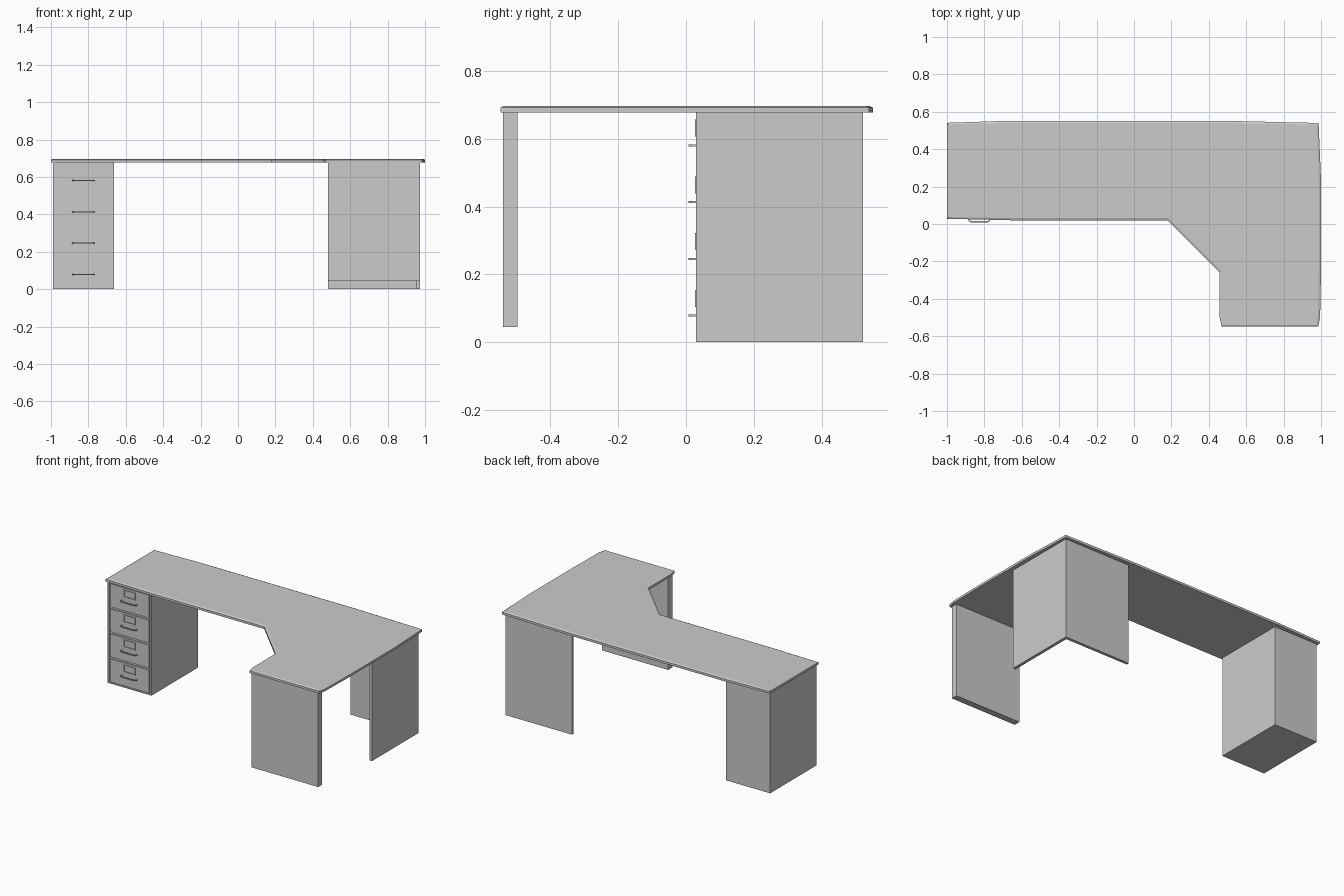
import bpy, bmesh, math

if "Cube" in bpy.data.objects:
    bpy.data.objects.remove(bpy.data.objects["Cube"])


def finish(bm, name):
    bmesh.ops.recalc_face_normals(bm, faces=bm.faces[:])
    me = bpy.data.meshes.new(name)
    bm.to_mesh(me)
    bm.free()
    ob = bpy.data.objects.new(name, me)
    bpy.context.collection.objects.link(ob)
    return ob


def box(name, x, y, z):
    bm = bmesh.new()
    bmesh.ops.create_cube(bm, size=1)
    for v in bm.verts:
        v.co = [lo + (c + 0.5) * (hi - lo) for c, (lo, hi) in zip(v.co, (x, y, z))]
    return finish(bm, name)


def prism(name, pts, z0, z1, bevel=None):
    """Extrude a plan outline upwards; optional (inset, rise) sloped rim."""
    bm = bmesh.new()
    base = bm.faces.new([bm.verts.new((x, y, z0)) for x, y in pts])
    geo = bmesh.ops.extrude_face_region(bm, geom=[base], use_keep_orig=True)["geom"]
    for v in geo:
        if isinstance(v, bmesh.types.BMVert):
            v.co.z = z1
    bmesh.ops.recalc_face_normals(bm, faces=bm.faces[:])
    if bevel:
        top = max(bm.faces, key=lambda f: f.calc_center_median().z)
        bmesh.ops.inset_region(bm, faces=[top], thickness=bevel[0], depth=0)
        for v in top.verts:
            v.co.z = z1 + bevel[1]
    return finish(bm, name)


# desk top: L-shaped, slightly bowed long edges, sloped rim
outline = [(-1.0, 0.028), (-0.66, 0.02), (0.18, 0.02), (0.458, -0.258),
           (0.458, -0.50), (0.468, -0.548), (0.985, -0.548), (0.995, -0.50),
           (1.0, -0.25), (1.0, 0.23), (0.987, 0.54), (0.47, 0.552),
           (-0.66, 0.552), (-1.0, 0.541)]
prism("desk_top", outline, 0.677, 0.692, (0.012, 0.005))

# right-hand supports
box("front_leg_panel", (0.48, 0.972), (-0.54, -0.497), (0.044, 0.677))
prism("corner_leg_panel", [(0.972, 0.03), (0.972, 0.523), (0.48, 0.523),
                           (0.48, 0.503), (0.952, 0.503), (0.952, 0.03)], 0, 0.677)

# drawer cabinet: body with flush side stiles
X0, X1, FRONT = -0.99, -0.664, 0.032
box("cabinet_body", (X0, X1), (FRONT + 0.008, 0.523), (0, 0.677))
box("cabinet_stile_left", (X0, X0 + 0.01), (FRONT, FRONT + 0.008), (0, 0.677))
box("cabinet_stile_right", (X1 - 0.01, X1), (FRONT, FRONT + 0.008), (0, 0.677))
box("cabinet_bottom_rail", (X0 + 0.01, X1 - 0.01), (FRONT, FRONT + 0.008), (0, 0.008))

# bow handle outline: half-ellipse-like band with rounded corners
cx = (X0 + X1) / 2


def bow(w, y_out, r):
    arc = [math.radians(a) for a in (0, 30, 60, 90)]
    left = [(cx - w, FRONT)] + [(cx - w + r * (1 - math.cos(a)),
                                 y_out + r * (1 - math.sin(a))) for a in arc]
    return left + [(2 * cx - x, y) for x, y in reversed(left)]


handle = bow(0.06, 0.008, 0.018) + bow(0.053, 0.015, 0.012)[::-1]

# four drawers, each with a handle and a label holder
for i in range(4):
    z = 0.012 + 0.1675 * i
    n = str(i + 1)
    box("drawer_front_" + n, (X0 + 0.017, X1 - 0.017), (FRONT, FRONT + 0.01), (z, z + 0.154))
    hz = z + 0.066
    prism("drawer_handle_" + n, handle, hz - 0.003, hz + 0.003)
    bottom, top, w = hz + 0.026, hz + 0.076, 0.043
    frame = {"left": ((cx - w, cx - w + 0.006), (bottom, top)),
             "right": ((cx + w - 0.006, cx + w), (bottom, top)),
             "bottom": ((cx - w, cx + w), (bottom, bottom + 0.006)),
             "top": ((cx - w, cx + w), (top - 0.006, top))}
    for side, (fx, fz) in frame.items():
        box("label_holder_%s_%s" % (side, n), fx, (FRONT - 0.005, FRONT + 0.001), fz)
